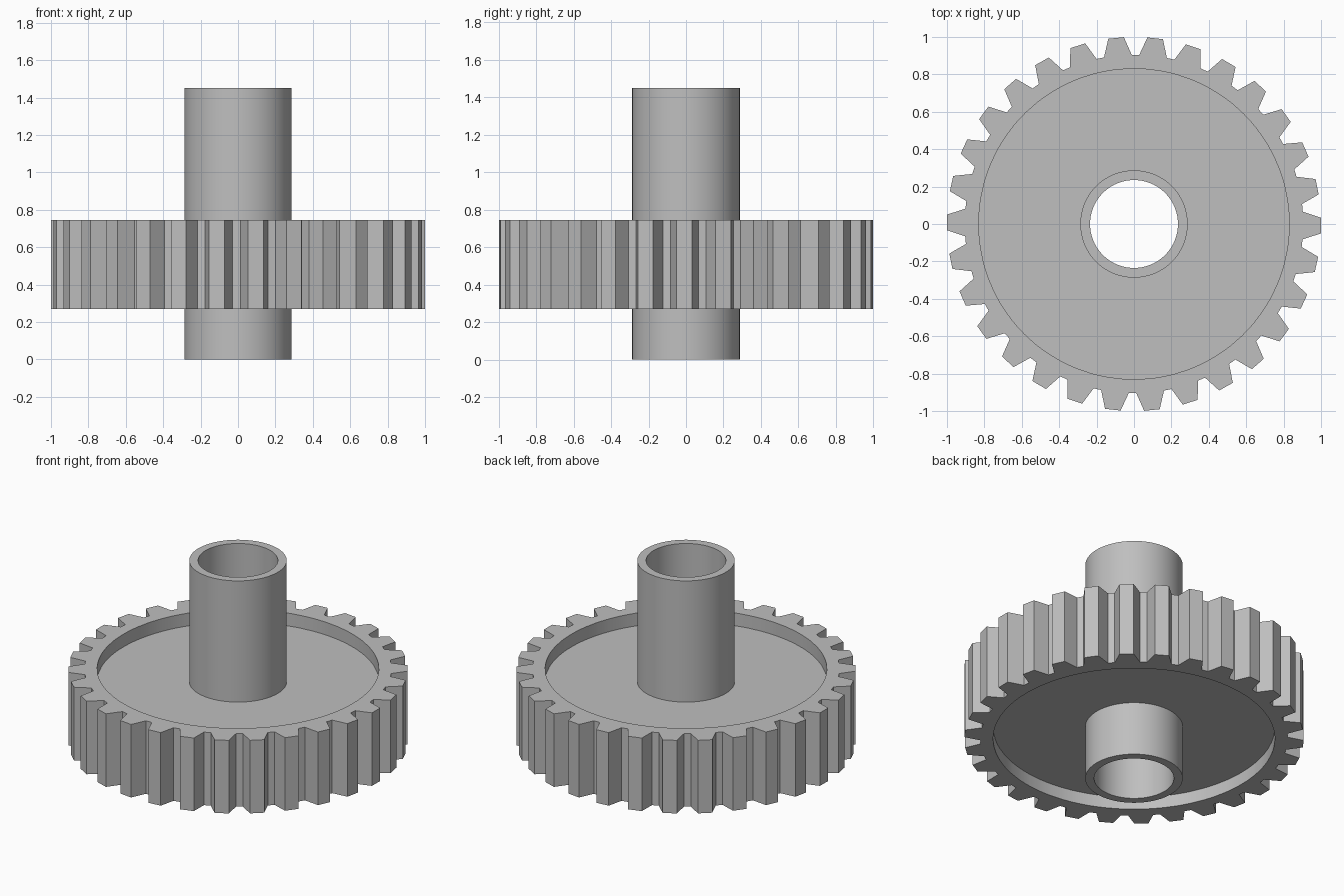
import bpy, bmesh
from math import cos, sin, radians

cube = bpy.data.objects.get("Cube")
if cube:
    bpy.data.objects.remove(cube, do_unlink=True)

metal = bpy.data.materials.new("plain grey")
metal.use_nodes = True
grey = (0.52, 0.52, 0.52, 1)
metal.diffuse_color = grey
metal.node_tree.nodes["Principled BSDF"].inputs["Base Color"].default_value = grey

TEETH = 30
PITCH = 360 / TEETH
TIP_R, ROOT_R = 1.0, 0.905
TIP_HALF, ROOT_HALF = 2.4, 4.7
RIM_R, HUB_R, BORE_R = 0.83, 0.287, 0.235
TURN = -0.5


def circle(radius, angles):
    return [(radius, a) for a in angles]


def ring_solid(name, sections):
    """Join a closed cycle of (polar outline, height) loops into one solid."""
    bm = bmesh.new()
    loops = [[bm.verts.new((r * cos(radians(a)), r * sin(radians(a)), z))
              for r, a in outline] for outline, z in sections]
    for i, low in enumerate(loops):
        high = loops[(i + 1) % len(loops)]
        for j in range(len(low)):
            k = (j + 1) % len(low)
            bm.faces.new((low[j], low[k], high[k], high[j]))
    bmesh.ops.recalc_face_normals(bm, faces=bm.faces)
    mesh = bpy.data.meshes.new(name)
    bm.to_mesh(mesh)
    bm.free()
    mesh.materials.append(metal)
    obj = bpy.data.objects.new(name, mesh)
    bpy.context.collection.objects.link(obj)
    bpy.ops.object.select_all(action="DESELECT")
    obj.select_set(True)
    bpy.context.view_layer.objects.active = obj
    bpy.ops.object.shade_smooth_by_angle(angle=radians(30))
    return obj


# Tooth outline: root, tip, tip, root for every tooth
teeth = [(r, t * PITCH + TURN + a) for t in range(TEETH)
         for r, a in ((ROOT_R, -ROOT_HALF), (TIP_R, -TIP_HALF),
                      (TIP_R, TIP_HALF), (ROOT_R, ROOT_HALF))]
tooth_angles = [a for r, a in teeth]
rim = circle(RIM_R, tooth_angles)
core = circle((HUB_R + BORE_R) / 2, tooth_angles)

# Toothed wheel with a shallow recess on both faces
TOP, BOTTOM, WEB_TOP, WEB_BOTTOM = 0.745, 0.27, 0.662, 0.35
ring_solid("gear_wheel", [
    (core, WEB_TOP), (rim, WEB_TOP), (rim, TOP), (teeth, TOP),
    (teeth, BOTTOM), (rim, BOTTOM), (rim, WEB_BOTTOM), (core, WEB_BOTTOM)])

# Hollow hub running through the wheel
even = [a * 3 for a in range(120)]
outer, bore = circle(HUB_R, even), circle(BORE_R, even)
ring_solid("hub_tube", [(outer, 0), (outer, 1.45), (bore, 1.45), (bore, 0)])
